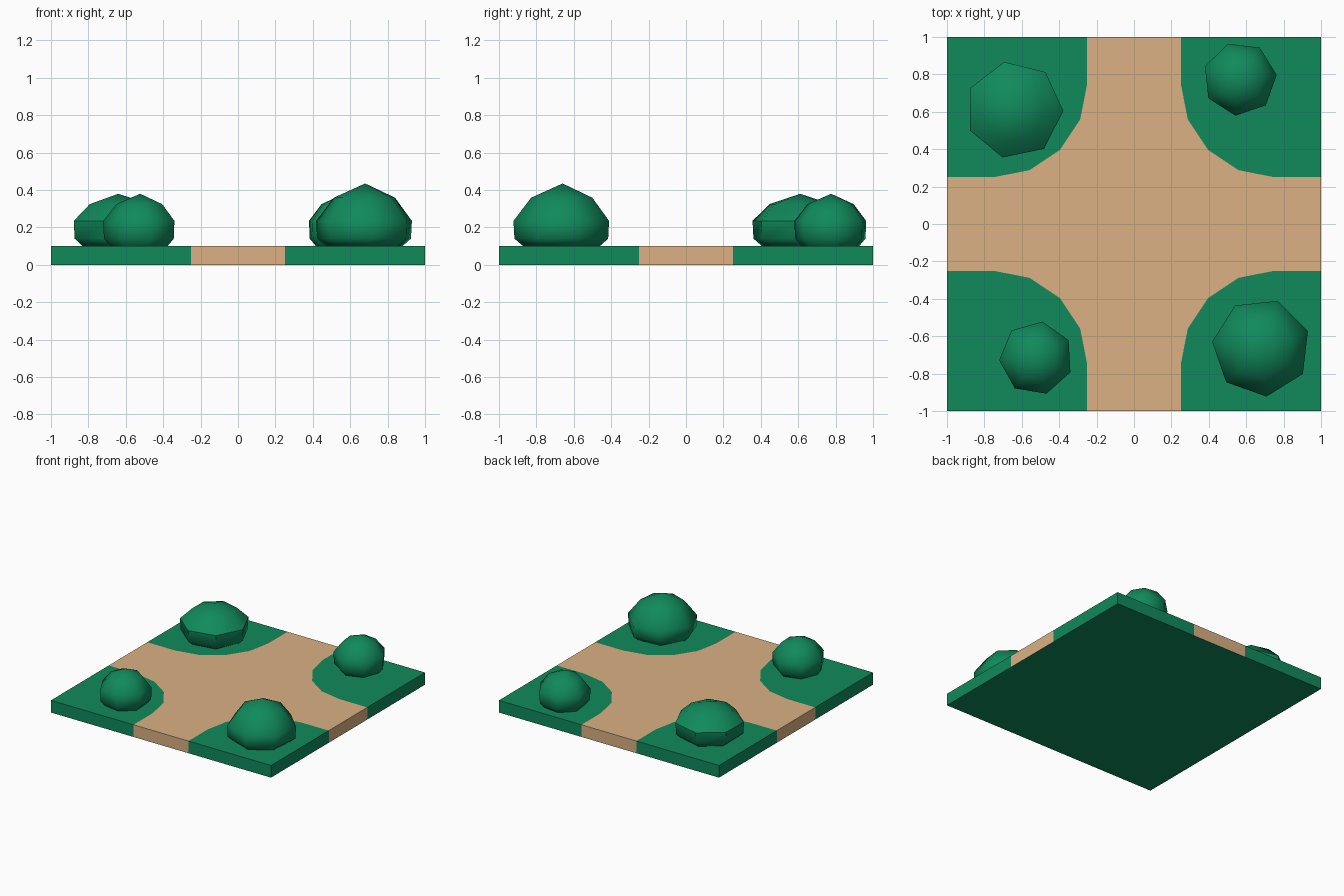
import bpy, bmesh, math
from mathutils import Vector

if "Cube" in bpy.data.objects:
    bpy.data.objects.remove(bpy.data.objects["Cube"])


def material(name, rgb):
    m = bpy.data.materials.new(name)
    m.diffuse_color = (*rgb, 1)
    m.use_nodes = True
    m.node_tree.nodes["Principled BSDF"].inputs["Base Color"].default_value = m.diffuse_color
    return m


GREEN = material("leaf green", (0.0052, 0.254, 0.107))
TAN = material("sandy tan", (0.70, 0.44, 0.227))
THICK = 0.10


def add_object(name, bm, mats):
    bmesh.ops.recalc_face_normals(bm, faces=bm.faces[:])
    mesh = bpy.data.meshes.new(name)
    bm.to_mesh(mesh)
    bm.free()
    for m in mats:
        mesh.materials.append(m)
    ob = bpy.data.objects.new(name, mesh)
    bpy.context.collection.objects.link(ob)
    return ob


def slab(name, outline, mats, under=0):
    """Extrude a flat outline up to the slab thickness; underside gets its own slot."""
    bm = bmesh.new()
    face = bm.faces.new([bm.verts.new((x, y, 0)) for x, y in outline])
    ext = bmesh.ops.extrude_face_region(bm, geom=[face], use_keep_orig=True)
    for v in ext["geom"]:
        if isinstance(v, bmesh.types.BMVert):
            v.co.z = THICK
    bmesh.ops.recalc_face_normals(bm, faces=bm.faces[:])
    for f in bm.faces:
        if f.normal.z < -0.5:
            f.material_index = under
    return add_object(name, bm, mats)


def turn(points, quarter):
    for _ in range(quarter):
        points = [(-y, x) for x, y in points]
    return points


# Rounded edge between path and lawn, in the +x +y corner
arc = [(1, 0.25)]
for i in range(5):
    a = math.radians(270 - 22.5 * i)
    arc.append((0.75 + 0.5 * math.cos(a), 0.75 + 0.5 * math.sin(a)))
arc.append((0.25, 1))

# Lawn corners and the crossing path between them
cross = []
for q, corner in enumerate(("back_right", "back_left", "front_left", "front_right")):
    slab("lawn_" + corner, turn(arc + [(1, 1)], q), [GREEN])
    cross += turn(arc, q)
slab("crossroad_path", cross, [TAN, GREEN], under=1)


def bush(name, x, y, radius, top, phase):
    """Seven-sided low-poly dome."""
    rings = [(0.10, 0.80), (0.14, 0.98), (0.235, 1.0),
             (0.235 + (top - 0.235) * 0.62, 0.64)]
    bm = bmesh.new()
    loops = []
    for z, r in rings:
        loops.append([bm.verts.new((x + radius * r * math.cos(phase + math.tau * i / 7),
                                    y + radius * r * math.sin(phase + math.tau * i / 7), z))
                      for i in range(7)])
    tip = bm.verts.new((x, y, top))
    for i in range(7):
        j = (i + 1) % 7
        for lo, hi in zip(loops, loops[1:]):
            bm.faces.new((lo[i], lo[j], hi[j], hi[i]))
        bm.faces.new((loops[-1][i], loops[-1][j], tip))
    bm.faces.new(loops[0][::-1])
    ob = add_object(name, bm, [GREEN])
    bpy.ops.object.select_all(action="DESELECT")
    ob.select_set(True)
    bpy.context.view_layer.objects.active = ob
    bpy.ops.object.shade_smooth_by_angle(angle=math.radians(46))


# Bushes, one on each lawn corner
bush("bush_front_right", 0.68, -0.66, 0.264, 0.435, math.radians(19))
bush("bush_back_left", -0.64, 0.61, 0.262, 0.38, math.radians(-1))
bush("bush_back_right", 0.566, 0.776, 0.198, 0.38, math.radians(6))
bush("bush_front_left", -0.523, -0.717, 0.198, 0.38, math.radians(29))
